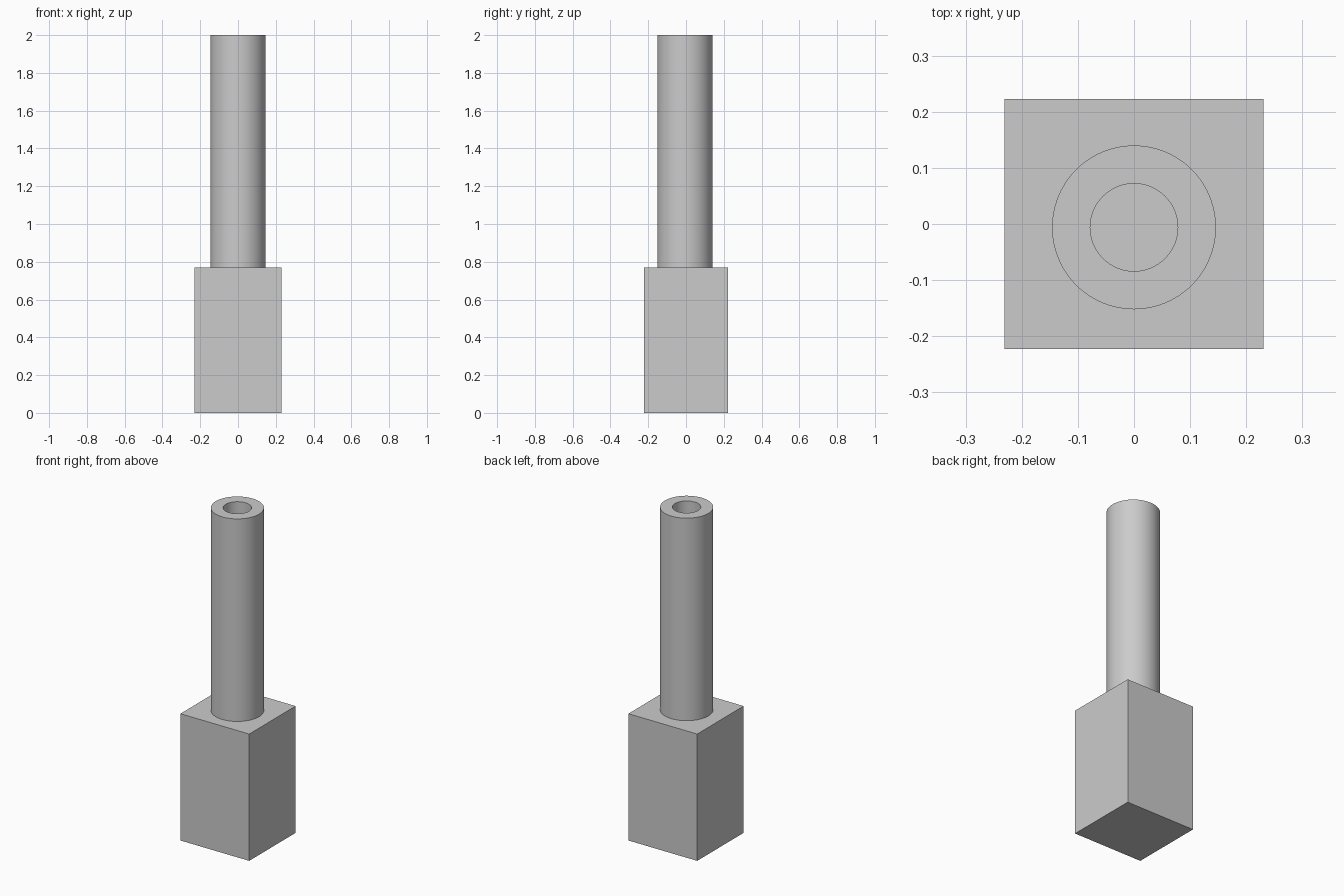
import bpy
import bmesh
from math import radians
from mathutils import Matrix

cube = bpy.data.objects.get("Cube")
if cube:
    bpy.data.objects.remove(cube, do_unlink=True)

BASE_WIDTH, BASE_DEPTH, BASE_HEIGHT = 0.462, 0.445, 0.77
TOP = 2.0
OUTER_RADIUS, BORE_RADIUS = 0.146, 0.078
TUBE_Y = -0.006

grey = bpy.data.materials.new("plain grey")
grey.use_nodes = True
colour = (0.6, 0.6, 0.6, 1)
grey.diffuse_color = colour
grey.node_tree.nodes["Principled BSDF"].inputs["Base Color"].default_value = colour


def add_object(name, bm):
    mesh = bpy.data.meshes.new(name)
    bmesh.ops.recalc_face_normals(bm, faces=bm.faces)
    bm.to_mesh(mesh)
    bm.free()
    mesh.materials.append(grey)
    obj = bpy.data.objects.new(name, mesh)
    bpy.context.collection.objects.link(obj)
    return obj


# Rectangular base block
bm = bmesh.new()
size = Matrix.Diagonal((BASE_WIDTH, BASE_DEPTH, BASE_HEIGHT, 1))
bmesh.ops.create_cube(bm, size=1, matrix=Matrix.Translation((0, 0, BASE_HEIGHT / 2)) @ size)
add_object("base_block", bm)

# Hollow tube, spun from its wall section; the block's top closes the bore
bm = bmesh.new()
section = [(OUTER_RADIUS, BASE_HEIGHT), (OUTER_RADIUS, TOP),
           (BORE_RADIUS, TOP), (BORE_RADIUS, BASE_HEIGHT)]
verts = [bm.verts.new((r, 0, z)) for r, z in section]
edges = [bm.edges.new(pair) for pair in zip(verts, verts[1:])]
bmesh.ops.spin(bm, geom=verts + edges, cent=(0, 0, 0), axis=(0, 0, 1),
               angle=radians(360), steps=96, use_merge=True)
bmesh.ops.remove_doubles(bm, verts=bm.verts, dist=0.0001)
tube = add_object("tube", bm)
tube.location.y = TUBE_Y

# Round walls smooth, rims sharp
bpy.ops.object.select_all(action="DESELECT")
tube.select_set(True)
bpy.context.view_layer.objects.active = tube
bpy.ops.object.shade_smooth_by_angle(angle=radians(30))
